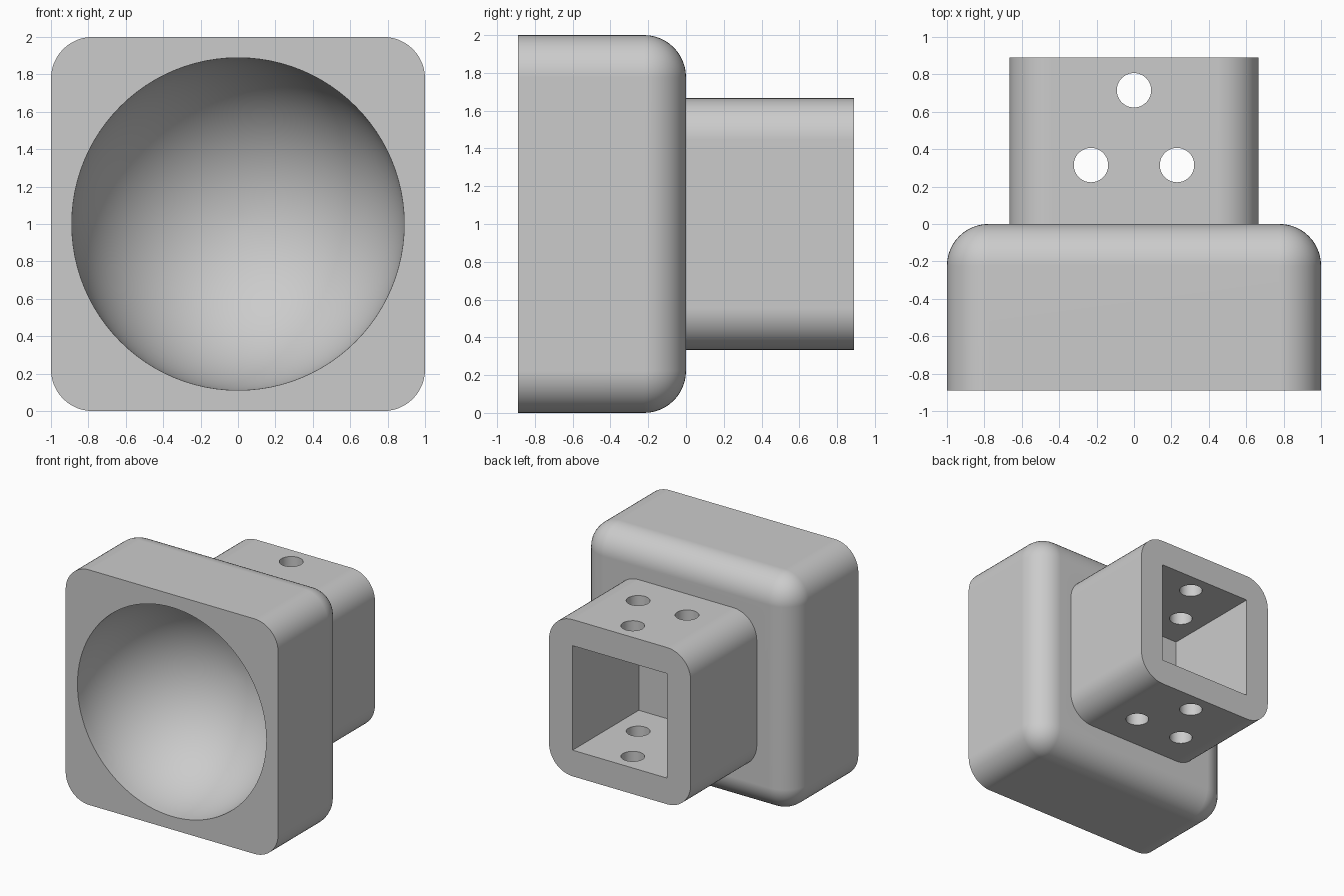
import bpy
import bmesh
import math
from mathutils import Matrix, Vector

if "Cube" in bpy.data.objects:
    bpy.data.objects.remove(bpy.data.objects["Cube"], do_unlink=True)

UNIT = 2 / 45            # the part is laid out on a 45-step grid
HALF = 20 * UNIT         # depth of the block, of the tube, and the bowl radius
FILLET = 5 * UNIT
CENTRE_Z = 1.0

grey = bpy.data.materials.new("plain grey")
grey.use_nodes = True
grey.diffuse_color = (0.6, 0.6, 0.6, 1)
grey.node_tree.nodes["Principled BSDF"].inputs["Base Color"].default_value = (0.6, 0.6, 0.6, 1)


def finish(bm, name):
    bmesh.ops.recalc_face_normals(bm, faces=bm.faces)
    mesh = bpy.data.meshes.new(name)
    bm.to_mesh(mesh)
    bm.free()
    mesh.materials.append(grey)
    obj = bpy.data.objects.new(name, mesh)
    bpy.context.collection.objects.link(obj)
    return obj


def box(name, width, y0, y1, rounded=None):
    """Square bar along y; edges accepted by rounded(a, b) get a fillet."""
    bm = bmesh.new()
    place = Matrix.Translation((0, (y0 + y1) / 2, CENTRE_Z)) @ Matrix.Diagonal((width, y1 - y0, width, 1))
    bmesh.ops.create_cube(bm, size=1, matrix=place)
    if rounded:
        edges = [e for e in bm.edges if rounded(e.verts[0].co, e.verts[1].co)]
        bmesh.ops.bevel(bm, geom=edges, offset=FILLET, segments=12, profile=0.5, affect='EDGES')
    return finish(bm, name)


def combine(target, other, operation):
    mod = target.modifiers.new("combine", 'BOOLEAN')
    mod.object = other
    mod.operation = operation
    mod.solver = 'EXACT'
    bpy.context.view_layer.objects.active = target
    bpy.ops.object.modifier_apply(modifier=mod.name)
    bpy.data.objects.remove(other, do_unlink=True)


# Block: sharp front rim, every other edge rounded
body = box("cup_block_with_socket", 45 * UNIT, -HALF, 0,
           lambda a, b: max(a.y, b.y) > -0.1)

# Hemispherical bowl, poles along y, stopping just short of the back
bm = bmesh.new()
bowl_place = (Matrix.Translation((0, -HALF, CENTRE_Z)) @ Matrix.Diagonal((1, 0.993, 1, 1))
              @ Matrix.Rotation(math.pi / 2, 4, 'X'))
bmesh.ops.create_uvsphere(bm, u_segments=96, v_segments=48, radius=HALF, matrix=bowl_place)
combine(body, finish(bm, "bowl_cutter"), 'DIFFERENCE')

# Square socket tube, rounded along its length and open at the back
tube = box("socket_tube", 30 * UNIT, -0.02, HALF,
           lambda a, b: abs(a.y - b.y) > 0.1)
combine(tube, box("pocket_cutter", HALF, -0.2, HALF + 0.2), 'DIFFERENCE')

# Three screw holes through the top and bottom walls
for x, y in ((0, 0.715), (-0.23, 0.315), (0.23, 0.315)):
    bm = bmesh.new()
    bmesh.ops.create_cone(bm, cap_ends=True, segments=48, radius1=0.092, radius2=0.092,
                          depth=3, matrix=Matrix.Translation(Vector((x, y, CENTRE_Z))))
    combine(tube, finish(bm, "hole_cutter"), 'DIFFERENCE')

combine(body, tube, 'UNION')

# Smooth curves, crisp edges, clean flat faces
bpy.ops.object.select_all(action='DESELECT')
body.select_set(True)
bpy.context.view_layer.objects.active = body
bpy.ops.object.shade_smooth_by_angle(angle=math.radians(30))
weighted = body.modifiers.new("clean flats", 'WEIGHTED_NORMAL')
weighted.keep_sharp = True
